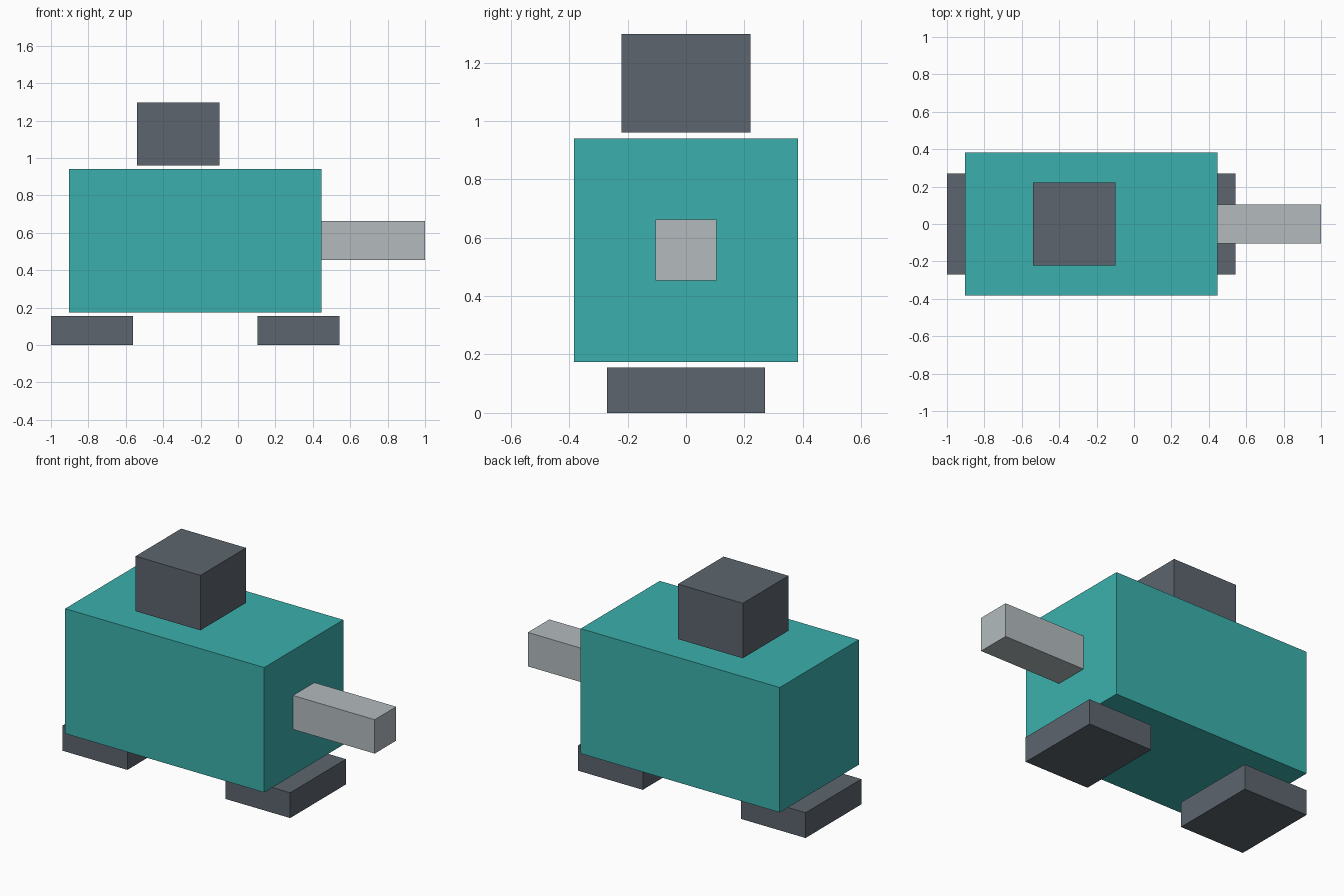
import bpy
import bmesh
from mathutils import Vector

if "Cube" in bpy.data.objects:
    bpy.data.objects.remove(bpy.data.objects["Cube"])


def material(name, rgb):
    mat = bpy.data.materials.new(name)
    mat.diffuse_color = (*rgb, 1.0)
    mat.use_nodes = True
    mat.node_tree.nodes["Principled BSDF"].inputs["Base Color"].default_value = mat.diffuse_color
    return mat


teal = material("teal", (0.044, 0.434, 0.418))
dark = material("dark_grey", (0.107, 0.130, 0.155))
pale = material("pale_grey", (0.451, 0.497, 0.515))


def box(name, x, y, z, mat):
    """Flat-faced box spanning the (min, max) pair on each axis."""
    bm = bmesh.new()
    bmesh.ops.create_cube(bm, size=1.0)
    size = Vector([b - a for a, b in (x, y, z)])
    centre = Vector([(a + b) / 2 for a, b in (x, y, z)])
    bmesh.ops.scale(bm, vec=size, verts=bm.verts)
    bmesh.ops.translate(bm, vec=centre, verts=bm.verts)
    mesh = bpy.data.meshes.new(name)
    bm.to_mesh(mesh)
    bm.free()
    mesh.materials.append(mat)
    obj = bpy.data.objects.new(name, mesh)
    bpy.context.collection.objects.link(obj)
    return obj


# Main housing
box("body", (-0.904, 0.446), (-0.383, 0.383), (0.174, 0.94), teal)

# Block floating just above the housing
box("top_box", (-0.54, -0.10), (-0.221, 0.221), (0.96, 1.297), dark)

# Shaft out of the right end
box("shaft", (0.446, 1.0), (-0.104, 0.104), (0.454, 0.662), pale)

# Two feet just below the housing
for name, x0 in (("left_foot", -1.0), ("right_foot", 0.104)):
    box(name, (x0, x0 + 0.439), (-0.27, 0.27), (0.0, 0.155), dark)
